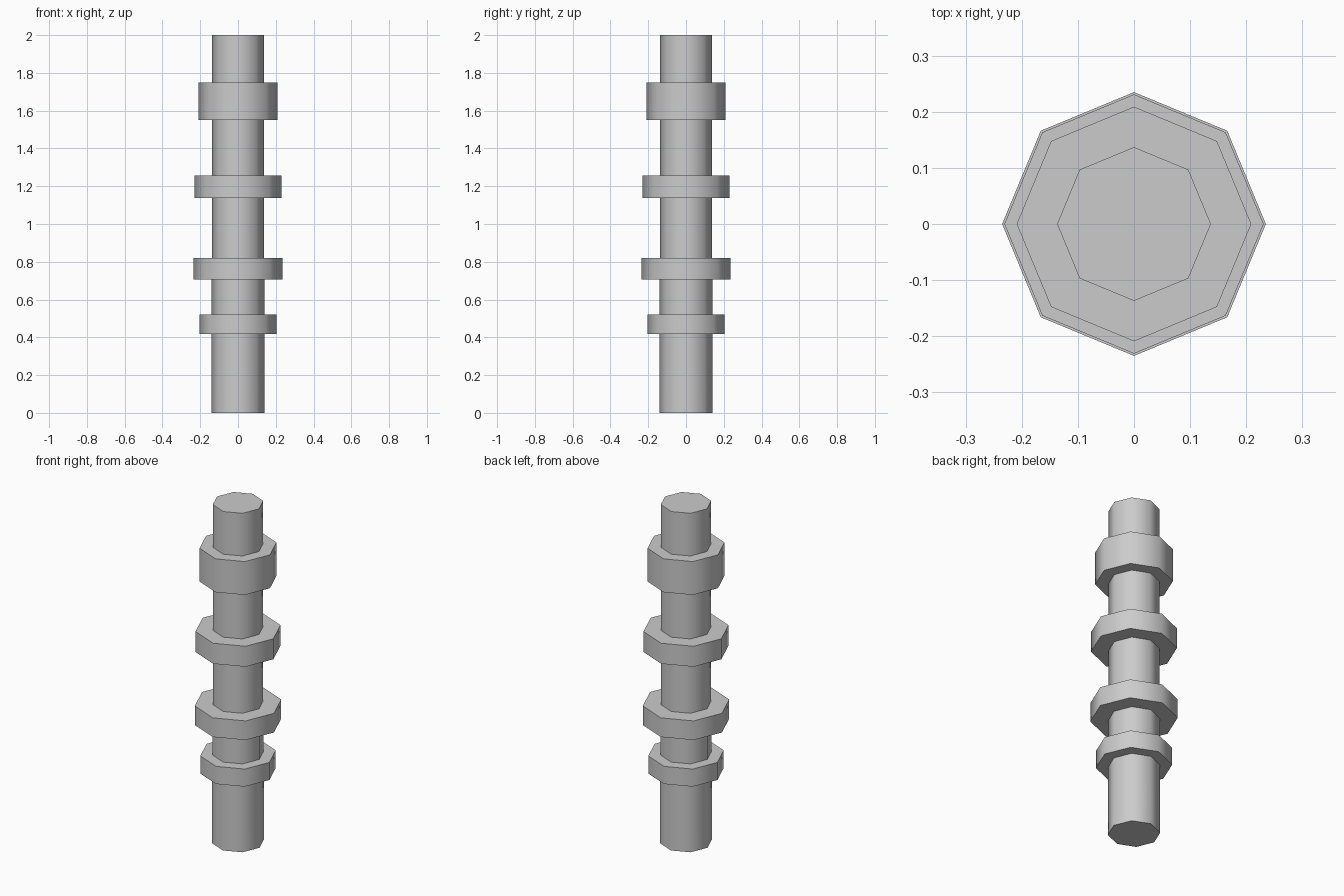
import bpy, bmesh, math

if "Cube" in bpy.data.objects:
    bpy.data.objects.remove(bpy.data.objects["Cube"])

SIDES = 8

# (radius, height) outline of the turned post, bottom to top
profile = [
    (0.141, 0.0), (0.140, 0.417),
    (0.205, 0.417), (0.205, 0.521),   # lowest ring
    (0.139, 0.521), (0.139, 0.706),
    (0.235, 0.706), (0.235, 0.819),   # second ring
    (0.137, 0.819), (0.137, 1.137),
    (0.231, 1.137), (0.231, 1.258),   # third ring
    (0.137, 1.258), (0.137, 1.551),
    (0.209, 1.551), (0.209, 1.748),   # top ring
    (0.137, 1.748), (0.137, 2.0),
]


def lathe(name, outline):
    bm = bmesh.new()
    rings = []
    for r, z in outline:
        rings.append([bm.verts.new((r * math.cos(math.tau * i / SIDES),
                                    r * math.sin(math.tau * i / SIDES), z))
                      for i in range(SIDES)])
    for a, b in zip(rings, rings[1:]):
        for i in range(SIDES):
            j = (i + 1) % SIDES
            bm.faces.new((a[i], a[j], b[j], b[i]))
    bm.faces.new(rings[0][::-1])
    bm.faces.new(rings[-1])
    mesh = bpy.data.meshes.new(name)
    bm.to_mesh(mesh)
    bm.free()
    obj = bpy.data.objects.new(name, mesh)
    bpy.context.collection.objects.link(obj)
    return obj


# Octagonal post, soft around the sides with crisp ring edges
post = lathe("ringed_post", profile)
bpy.context.view_layer.objects.active = post
post.select_set(True)
bpy.ops.object.shade_smooth_by_angle(angle=math.radians(50))
